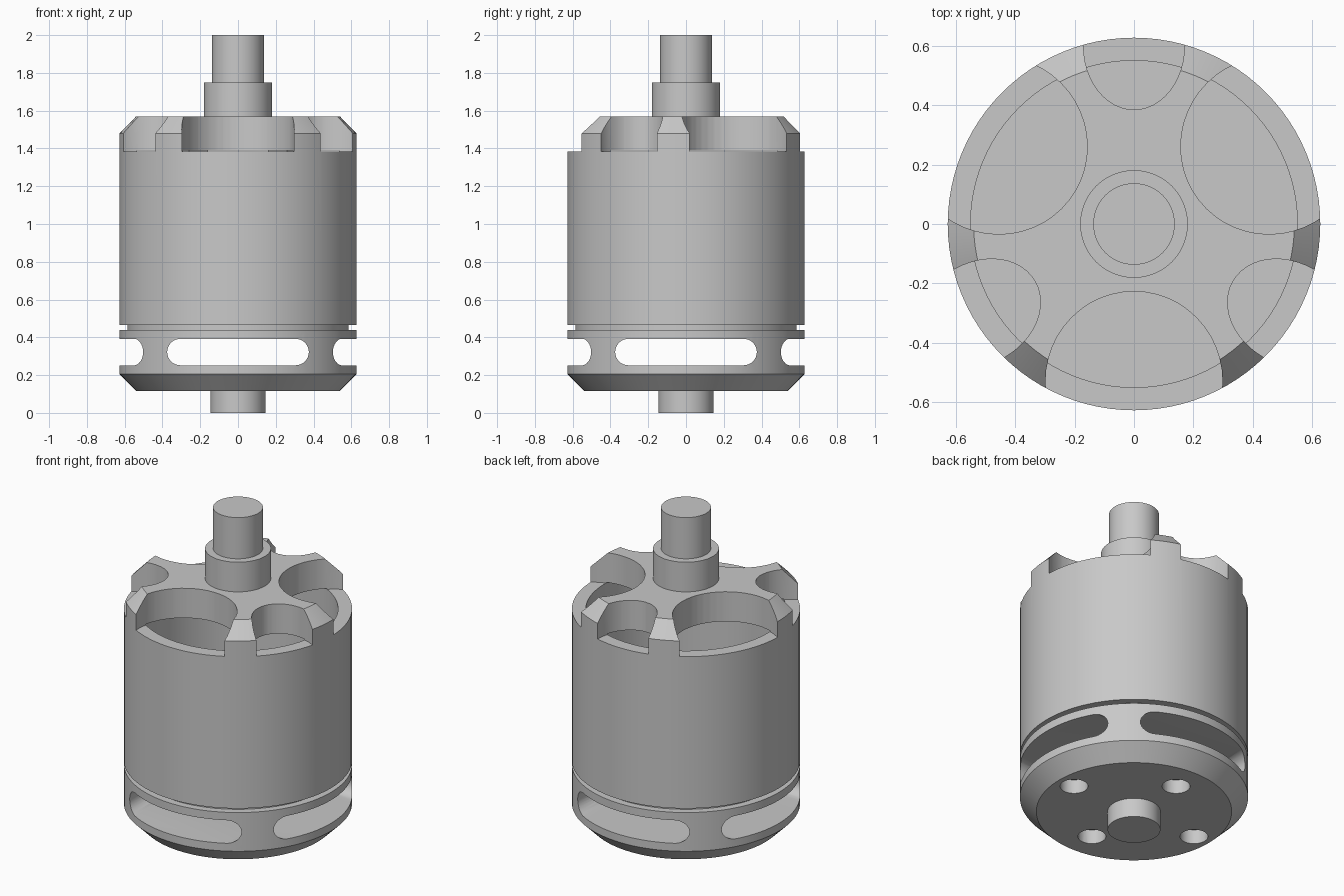
import bpy
import bmesh
from math import cos, sin, pi, radians
from mathutils import Matrix, Vector

if "Cube" in bpy.data.objects:
    bpy.data.objects.remove(bpy.data.objects["Cube"])

SEG = 96
metal = bpy.data.materials.new("grey_metal")
metal.diffuse_color = (0.58, 0.58, 0.58, 1)
metal.use_nodes = True
metal.node_tree.nodes["Principled BSDF"].inputs["Base Color"].default_value = metal.diffuse_color


def make_object(name, bm):
    bmesh.ops.recalc_face_normals(bm, faces=bm.faces[:])
    mesh = bpy.data.meshes.new(name)
    bm.to_mesh(mesh)
    bm.free()
    mesh.materials.append(metal)
    ob = bpy.data.objects.new(name, mesh)
    bpy.context.collection.objects.link(ob)
    return ob


def lathe(name, profile, closed=False):
    """Revolve (radius, z) points around the z axis."""
    bm = bmesh.new()
    verts = [bm.verts.new((r, 0, z)) for r, z in profile]
    edges = [bm.edges.new(p) for p in zip(verts, verts[1:])]
    if closed:
        edges.append(bm.edges.new((verts[-1], verts[0])))
    bmesh.ops.spin(bm, geom=verts + edges, cent=(0, 0, 0), axis=(0, 0, 1),
                   angle=2 * pi, steps=SEG, use_duplicate=False)
    bmesh.ops.remove_doubles(bm, verts=bm.verts[:], dist=1e-5)
    return make_object(name, bm)


def prism(name, outline, depth, matrix):
    """Extrude a flat outline along local z, then place it."""
    bm = bmesh.new()
    face = bm.faces.new([bm.verts.new((x, y, 0)) for x, y in outline])
    ext = bmesh.ops.extrude_face_region(bm, geom=[face])
    top = [g for g in ext["geom"] if isinstance(g, bmesh.types.BMVert)]
    bmesh.ops.translate(bm, verts=top, vec=(0, 0, depth))
    bm.transform(matrix)
    return make_object(name, bm)


def ellipse(a, b, n=48):
    return [(a * cos(2 * pi * i / n), b * sin(2 * pi * i / n)) for i in range(n)]


def activate(ob):
    bpy.ops.object.select_all(action='DESELECT')
    ob.select_set(True)
    bpy.context.view_layer.objects.active = ob


def cut(ob, cutter):
    mod = ob.modifiers.new("cut", 'BOOLEAN')
    mod.operation = 'DIFFERENCE'
    mod.solver = 'EXACT'
    mod.object = cutter
    activate(ob)
    bpy.ops.object.modifier_apply(modifier=mod.name)
    bpy.data.objects.remove(cutter)


# Shafts and collar
lower_shaft = lathe("lower_shaft", [(0, 0), (0.145, 0), (0.145, 0.13), (0, 0.13)])
collar = lathe("collar", [(0, 1.5), (0.181, 1.5), (0.181, 1.75), (0, 1.75)])
shaft = lathe("shaft", [(0, 1.7), (0.137, 1.7), (0.137, 2), (0, 2)])

# Hollow bell with chamfered cap
bell = lathe("bell", [(0, 1.57), (0.54, 1.57), (0.627, 1.48), (0.627, 0.465),
                      (0.55, 0.465), (0.55, 1.39), (0, 1.39)])

# Alternating large and small openings in the cap
for i in range(3):
    for angle, centre, a, b in ((30, 0.53, 0.303, 0.298), (90, 0.60, 0.215, 0.17)):
        place = (Matrix.Rotation(radians(angle + 120 * i), 4, 'Z')
                 @ Matrix.Translation((centre, 0, 1.385)))
        cut(bell, prism("opening_cutter", ellipse(a, b), 0.4, place))

# Base with chamfered underside and a stepped neck under the bell
base = lathe("base", [(0, 0.115), (0.537, 0.115), (0.627, 0.205), (0.627, 0.44),
                      (0.585, 0.44), (0.585, 0.472), (0, 0.472)])

# Rounded slots running straight through the base both ways
r, half = 0.07, 0.305
slot = [(half + r * cos(t), r * sin(t)) for t in (pi * (i / 16 - 0.5) for i in range(17))]
slot += [(-x, -y) for x, y in slot]
for turn in (0, 90):
    place = (Matrix.Translation((0, 0, 0.322)) @ Matrix.Rotation(radians(turn), 4, 'Z')
             @ Matrix.Rotation(pi / 2, 4, 'X') @ Matrix.Translation((0, 0, -1)))
    cut(base, prism("slot_cutter", slot, 2, place))

# Blind mounting holes on the underside
for x, y in ((0.43, 0), (-0.43, 0), (0, 0.36), (0, -0.36)):
    cut(base, prism("hole_cutter", ellipse(0.077, 0.077, 32), 0.18,
                    Matrix.Translation((x, y, 0.02))))

for ob in (lower_shaft, collar, shaft, bell, base):
    activate(ob)
    bpy.ops.object.shade_smooth_by_angle(angle=radians(30))
